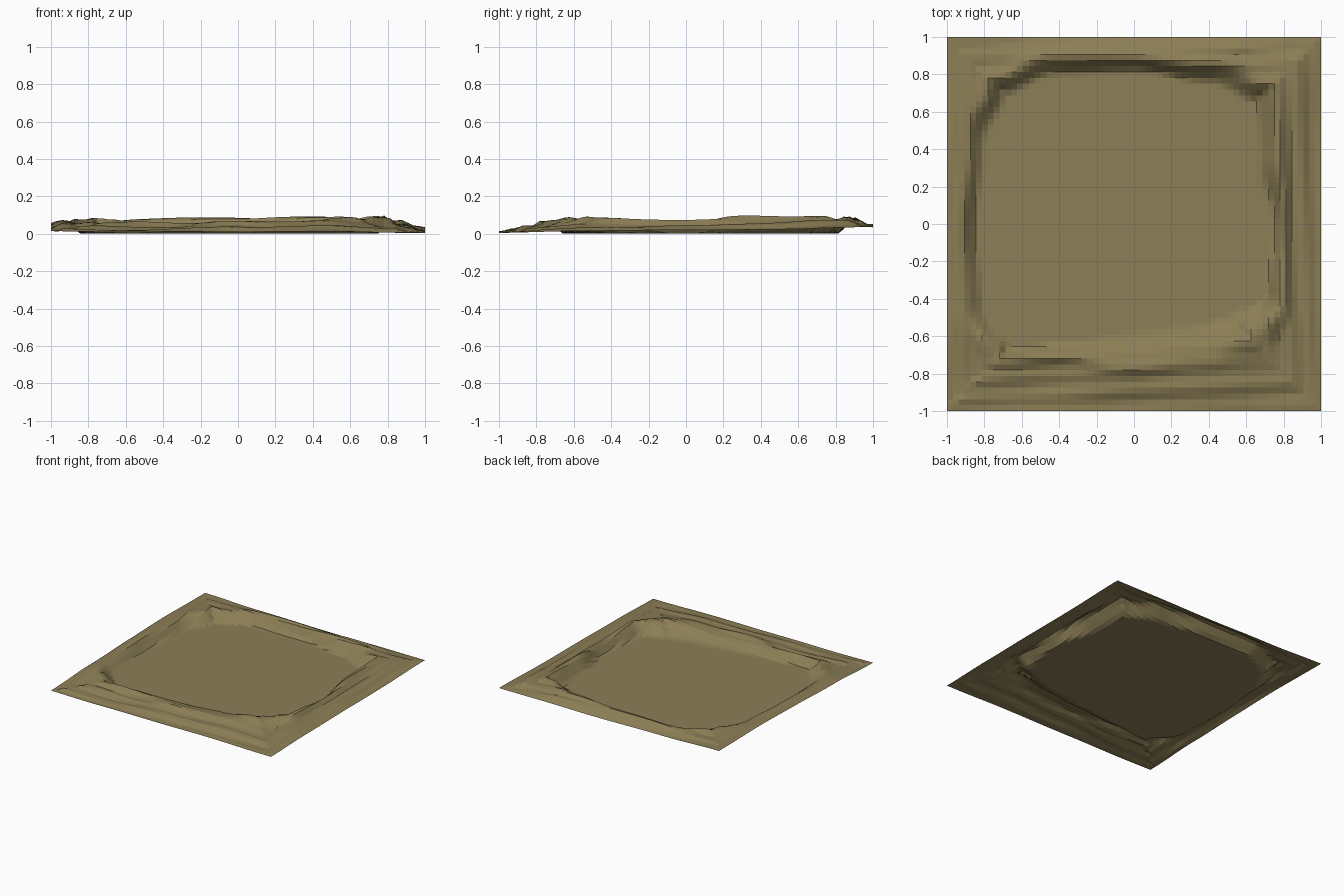
import bpy, bmesh, math

N = 64  # grid cells per side

# Rim profile at 16 stations, anticlockwise from the front left corner:
# basin edge, crest position, crest height, shoulder position, shoulder height, border height
RIM = [
    (.66, .73, .060, .80, .035, .015),
    (.62, .72, .062, .78, .032, .010),
    (.57, .76, .066, .83, .042, .010),
    (.53, .71, .072, .80, .045, .010),
    (.50, .64, .085, .75, .038, .005),
    (.70, .79, .088, .86, .045, .018),
    (.75, .81, .070, .85, .045, .020),
    (.66, .77, .096, .85, .060, .022),
    (.65, .75, .085, .87, .065, .035),
    (.75, .87, .090, .93, .065, .035),
    (.82, .89, .094, .95, .060, .035),
    (.80, .89, .080, .94, .060, .040),
    (.69, .78, .080, .87, .058, .050),
    (.80, .90, .070, .95, .070, .058),
    (.84, .92, .073, .96, .063, .050),
    (.81, .90, .055, .95, .050, .035),
]


def smooth(t):
    t = max(0.0, min(1.0, t))
    return t * t * (3 - 2 * t)


def height(x, y):
    s = max(abs(x), abs(y))
    if s < 0.3:
        return 0.0
    u, v = x / s, y / s
    # position along the square perimeter, 0 to 16
    if v <= -0.99999:
        p = 2 * (u + 1)
    elif u >= 0.99999:
        p = 4 + 2 * (v + 1)
    elif v >= 0.99999:
        p = 8 + 2 * (1 - u)
    else:
        p = 12 + 2 * (1 - v)
    i = int(p)
    t = smooth(p - i)
    a, b = RIM[i % 16], RIM[(i + 1) % 16]
    s0, s1, h1, s2, h2, h3 = (m + (n - m) * t for m, n in zip(a, b))
    if s <= s0:
        return 0.0
    if s < s1:
        z = h1 * smooth((s - s0) / (s1 - s0))
    elif s < s2:
        z = h1 + (h2 - h1) * smooth((s - s1) / (s2 - s1))
    else:
        z = h2 + (h3 - h2) * smooth((s - s2) / (1 - s2))
    # weathered ripples on the rim, fading at the basin and the border
    fade = smooth((s - s0) / 0.12) * (0.25 + 0.75 * smooth((1 - s) / 0.08))
    z += fade * (0.006 * math.sin(55 * s + 1.3 * p)
                 + 0.004 * math.sin(4.1 * p + 9 * s))
    return max(z, 0.0)


earth = bpy.data.materials.new("dry_earth")
earth.diffuse_color = (0.262, 0.209, 0.092, 1)

# Terrain sheet: a flat basin ringed by low rolling hills
bm = bmesh.new()
bmesh.ops.create_grid(bm, x_segments=N, y_segments=N, size=1.0)
for vert in bm.verts:
    vert.co.z = height(vert.co.x, vert.co.y)
mesh = bpy.data.meshes.new("terrain")
bm.to_mesh(mesh)
bm.free()
mesh.materials.append(earth)
terrain = bpy.data.objects.new("terrain", mesh)
bpy.context.collection.objects.link(terrain)
